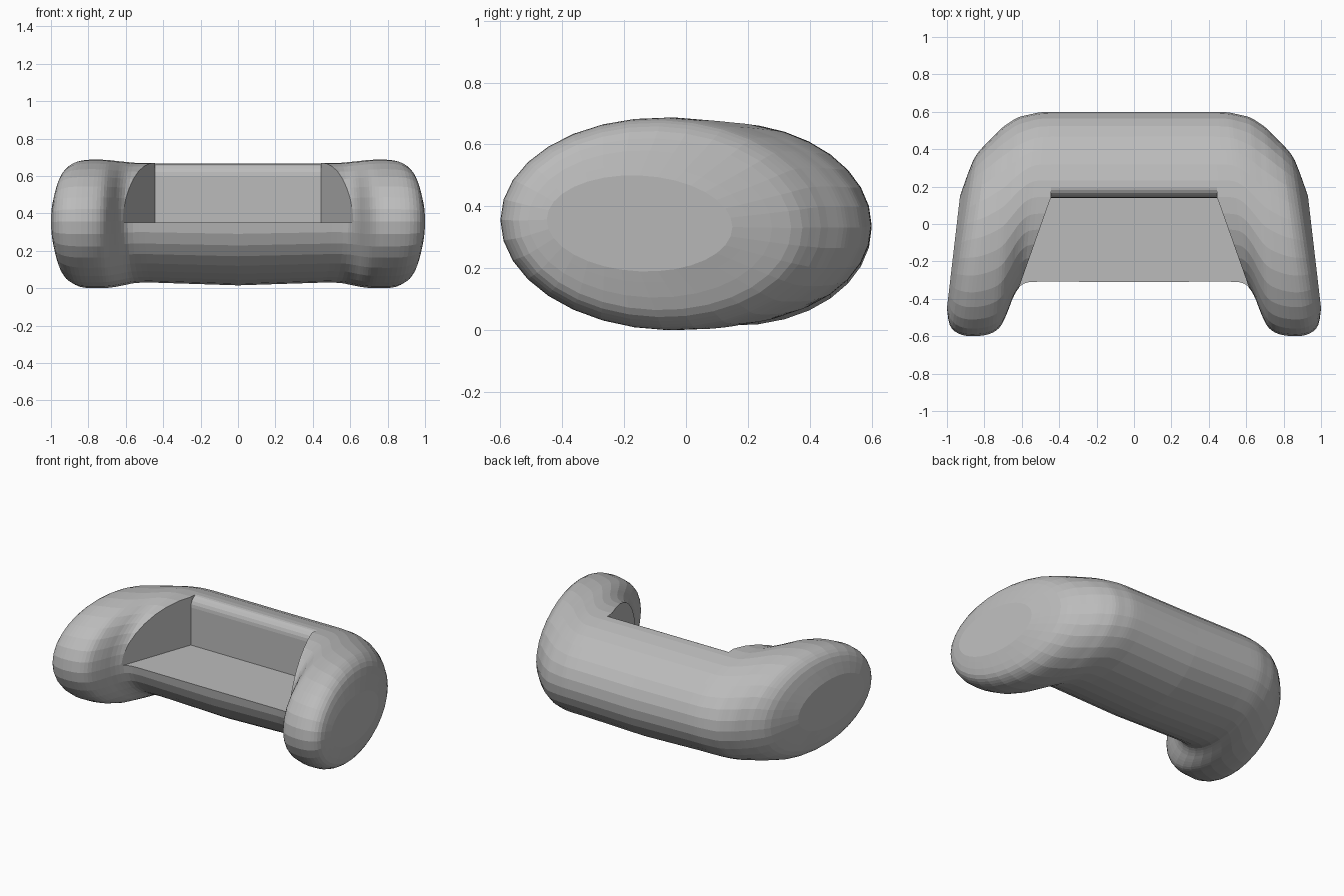
import bpy, bmesh, math

if "Cube" in bpy.data.objects:
    bpy.data.objects.remove(bpy.data.objects["Cube"])

# One flat upholstery colour
grey = bpy.data.materials.new("grey upholstery")
grey.diffuse_color = (0.5, 0.5, 0.5, 1)
grey.use_nodes = True
grey.node_tree.nodes["Principled BSDF"].inputs["Base Color"].default_value = grey.diffuse_color


def make_object(name, bm):
    bmesh.ops.recalc_face_normals(bm, faces=bm.faces[:])
    mesh = bpy.data.meshes.new(name)
    bm.to_mesh(mesh)
    bm.free()
    mesh.materials.append(grey)
    obj = bpy.data.objects.new(name, mesh)
    bpy.context.collection.objects.link(obj)
    return obj


# Half of the sofa as slanted oval ribs, from the middle to the outer side:
# front x, front y, back x, back y, bottom z, top z
half = [
    (0.00, -0.31, 0.00, 0.60, 0.015, 0.67),
    (0.50, -0.31, 0.42, 0.60, 0.030, 0.67),
    (0.59, -0.32, 0.50, 0.597, 0.028, 0.67),
    (0.64, -0.38, 0.56, 0.585, 0.018, 0.675),
    (0.68, -0.48, 0.62, 0.57, 0.008, 0.68),
    (0.72, -0.555, 0.67, 0.54, 0.002, 0.685),
    (0.78, -0.59, 0.71, 0.51, 0.000, 0.687),
    (0.87, -0.60, 0.76, 0.46, 0.002, 0.685),
    (0.94, -0.585, 0.80, 0.42, 0.018, 0.67),
    (0.985, -0.54, 0.86, 0.34, 0.065, 0.62),
    (1.00, -0.45, 0.93, 0.15, 0.19, 0.50),
]
SEG, SUB = 32, 3


def mirror_rib(r):
    return (-r[0], r[1], -r[2], r[3], r[4], r[5])


def between(a, b, c, d, t):
    # Catmull-Rom blend
    return [q + 0.5 * t * (s - p + t * (2*p - 5*q + 4*s - u + t * (3*(q - s) + u - p)))
            for p, q, s, u in zip(a, b, c, d)]


# Refine the ribs; the straight middle stretch needs no extra ones
fine = [half[0], half[1]]
for i in range(1, len(half) - 1):
    before = half[i - 1] if i > 1 else (0.42, -0.31, 0.34, 0.60, 0.03, 0.67)
    after = half[min(i + 2, len(half) - 1)]
    for k in range(1, SUB + 1):
        fine.append(between(before, half[i], half[i + 1], after, k / SUB))
ribs = [mirror_rib(r) for r in reversed(fine[1:])] + fine

# Soft one-piece body: back, base and both arms
bm = bmesh.new()
rings = []
for xf, yf, xb, yb, z0, z1 in ribs:
    ring = []
    for k in range(SEG):
        a = 2 * math.pi * k / SEG
        u = 0.5 - 0.5 * math.cos(a)
        z = (z0 + z1) / 2 + (z1 - z0) / 2 * math.sin(a) + 0.012 * math.cos(a)
        ring.append(bm.verts.new((xf + (xb - xf) * u, yf + (yb - yf) * u, max(z, 0))))
    rings.append(ring)
for a, b in zip(rings, rings[1:]):
    for k in range(SEG):
        n = (k + 1) % SEG
        bm.faces.new((a[k], a[n], b[n], b[k]))
bm.faces.new(rings[0])
bm.faces.new(rings[-1])
body = make_object("sofa_body", bm)

# Seat recess cutter: flat seat, upright back with a rounded top lip
profile = [(-0.70, 0.35), (0.14, 0.35), (0.14, 0.60)]
for k in range(1, 6):
    a = math.pi / 2 * k / 5
    profile.append((0.20 - 0.06 * math.cos(a), 0.60 + 0.066 * math.sin(a)))
profile += [(0.20, 0.80), (0.14, 0.80), (-0.70, 0.80)]
bm = bmesh.new()
sides = []
for s in (-1, 1):
    sides.append([bm.verts.new((s * (0.445 + max(0, 0.14 - y) * 0.355), y, z))
                  for y, z in profile])
n = len(profile)
for k in range(n):
    j = (k + 1) % n
    bm.faces.new((sides[0][k], sides[0][j], sides[1][j], sides[1][k]))
for side in sides:
    # the slanted and straight portions of each side wall are planar
    bm.faces.new([side[0], side[1], side[n - 2], side[n - 1]])
    bm.faces.new(side[1:n - 1])
cutter = make_object("seat_cutter", bm)
cutter.hide_render = True

# Carve the seat
cut = body.modifiers.new("seat recess", 'BOOLEAN')
cut.operation = 'DIFFERENCE'
cut.solver = 'EXACT'
cut.object = cutter
bpy.context.view_layer.objects.active = body
body.select_set(True)
bpy.ops.object.modifier_apply(modifier=cut.name)
bpy.data.objects.remove(cutter)
